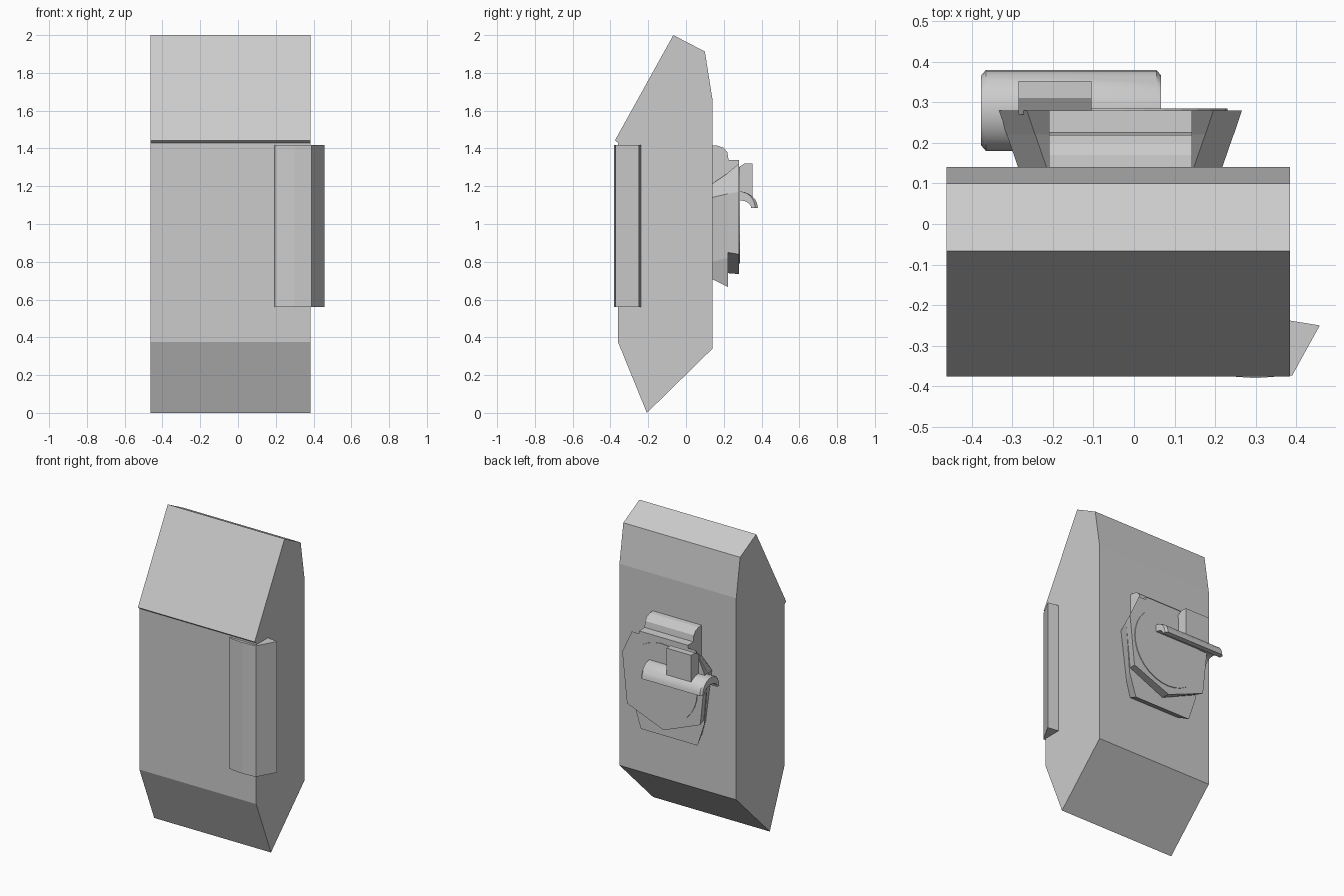
import bpy, bmesh, math

if "Cube" in bpy.data.objects:
    bpy.data.objects.remove(bpy.data.objects["Cube"])


def loft(name, rings):
    """Join equal-length rings of 3D points and cap both ends."""
    bm = bmesh.new()
    vs = [[bm.verts.new(p) for p in r] for r in rings]
    n = len(rings[0])
    for a, b in zip(vs, vs[1:]):
        for i in range(n):
            j = (i + 1) % n
            bm.faces.new((a[i], a[j], b[j], b[i]))
    bm.faces.new(vs[0])
    bm.faces.new(vs[-1])
    bmesh.ops.recalc_face_normals(bm, faces=bm.faces)
    me = bpy.data.meshes.new(name)
    bm.to_mesh(me)
    bm.free()
    ob = bpy.data.objects.new(name, me)
    bpy.context.collection.objects.link(ob)
    return ob


def extrude_x(name, profile, x0, x1):
    return loft(name, [[(x, y, z) for y, z in profile] for x in (x0, x1)])


CX = -0.034  # centre line of the latch


def mirrored(half, y):
    """Closed ring at depth y from right-hand (half width, z) points."""
    left = [(-w, z) for w, z in reversed(half) if w > 0]
    return [(CX + w, y, z) for w, z in half + left]


# main body
extrude_x("body", [(-0.067, 2.0), (0.10, 1.913), (0.14, 1.66), (0.14, 0.34),
                   (-0.207, 0.0), (-0.36, 0.375), (-0.36, 1.43), (-0.376, 1.443)],
          -0.462, 0.384)

# panel wrapped round the front corner
section = [(0.19, -0.355), (0.195, -0.368), (0.23, -0.375), (0.30, -0.38),
           (0.39, -0.373), (0.458, -0.25), (0.384, -0.238), (0.36, -0.34)]
loft("corner_panel", [[(x, y, z) for x, y in section] for z in (0.56, 1.418)])

# latch base flaring out from the back
loft("latch_base", [
    mirrored([(0.18, 1.21), (0.25, 1.14), (0.205, 0.80), (0.18, 0.71)], 0.135),
    mirrored([(0.21, 1.27), (0.28, 1.16), (0.255, 0.82), (0.205, 0.667)], 0.222)])

# faceted cover plate
loft("latch_plate", [
    mirrored([(0.21, 1.27), (0.28, 1.16), (0.25, 0.85), (0, 0.74)], 0.22),
    mirrored([(0.23, 1.32), (0.30, 1.17), (0.265, 0.84), (0, 0.735)], 0.28)])

# raised round dial
loft("dial", [[(-0.025 + 0.255 * math.cos(t), y, 1.045 + 0.255 * math.sin(t))
               for t in (2 * math.pi * i / 32 for i in range(32))]
              for y in (0.27, 0.285)])

# hinge block above the plate
extrude_x("hinge", [(0.135, 1.417), (0.17, 1.414), (0.20, 1.403), (0.219, 1.38),
                    (0.225, 1.34), (0.28, 1.338), (0.28, 1.25), (0.135, 1.2)],
          -0.21, 0.143)

# arched grip: half tube with softened ends
def arch(ry, rz, steps=12):
    return [(0.28 + ry * math.cos(math.pi * i / steps),
             1.086 + rz * math.sin(math.pi * i / steps)) for i in range(steps + 1)]


def grip_ring(x, r):
    return [(x, y, z) for y, z in arch(r, 0.087) + arch(0.065, 0.04)[::-1]]


grip = loft("grip", [grip_ring(x, r) for x, r in
                     [(-0.377, 0.086), (-0.365, 0.1), (0.055, 0.1), (0.067, 0.086)]])
bpy.context.view_layer.objects.active = grip
grip.select_set(True)
bpy.ops.object.shade_smooth_by_angle(angle=math.radians(30))

# tab standing on the grip, with a slanted root
extrude_x("grip_tab", [(0.353, 1.32), (0.31, 1.32), (0.27, 1.295),
                       (0.27, 1.15), (0.353, 1.14)], -0.285, -0.105)
